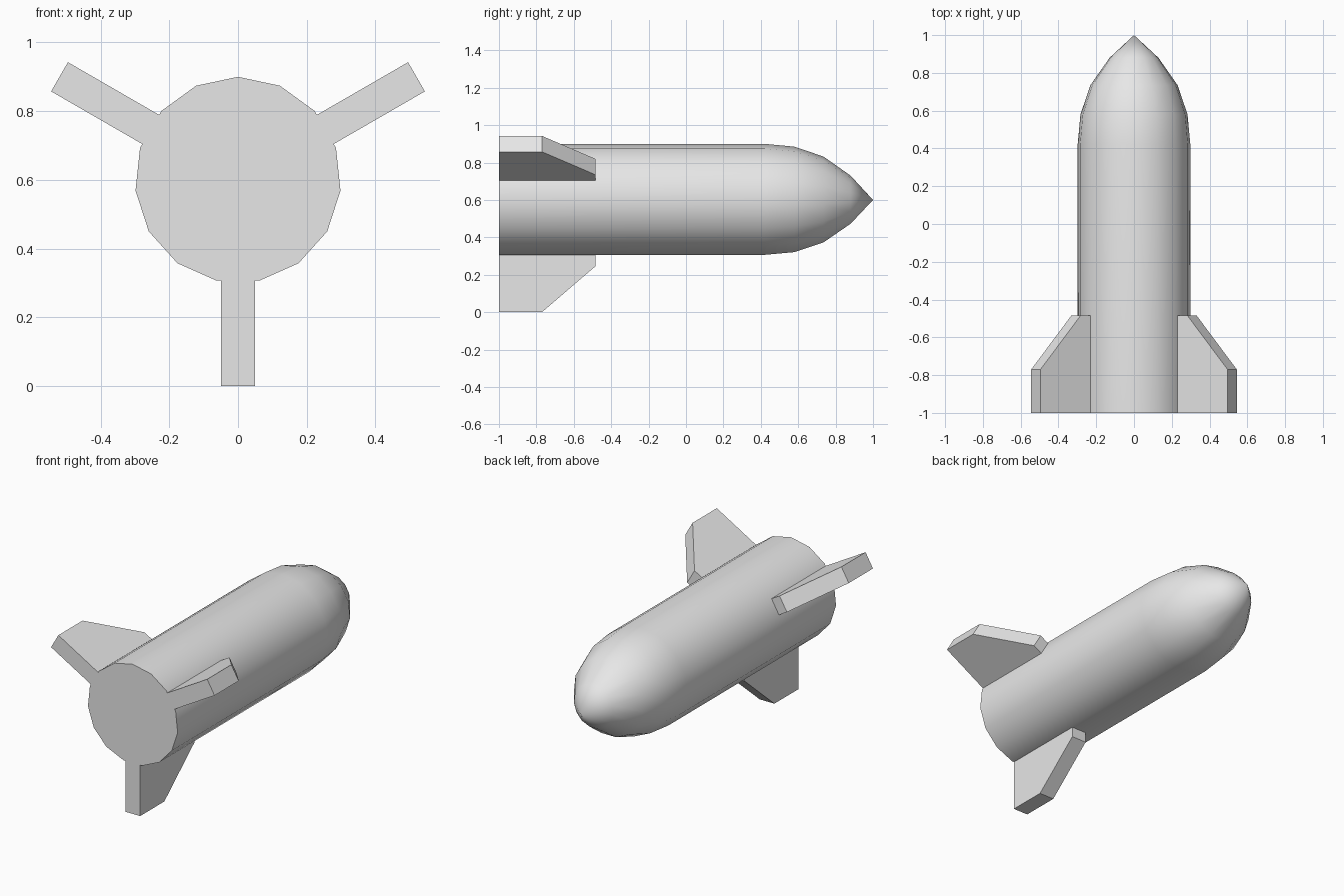
import bpy
import bmesh
from math import sin, cos, tau
from mathutils import Matrix, Vector

cube = bpy.data.objects.get("Cube")
if cube:
    bpy.data.objects.remove(cube, do_unlink=True)

SIDES = 15
AXIS_Z = 0.6

grey = bpy.data.materials.new("light_grey")
grey.use_nodes = True
grey.diffuse_color = (0.8, 0.8, 0.8, 1)
grey.node_tree.nodes["Principled BSDF"].inputs["Base Color"].default_value = (0.8, 0.8, 0.8, 1)


def finish(name, bm):
    bmesh.ops.recalc_face_normals(bm, faces=bm.faces)
    mesh = bpy.data.meshes.new(name)
    bm.to_mesh(mesh)
    bm.free()
    mesh.materials.append(grey)
    obj = bpy.data.objects.new(name, mesh)
    bpy.context.collection.objects.link(obj)
    return obj


# Body and pointed nose: rings of (y, radius) along the axis
profile = [(-1, 0.3), (0.42, 0.3), (0.58, 0.285), (0.735, 0.232), (0.88, 0.13)]
bm = bmesh.new()
rings = []
for y, r in profile:
    angles = [tau * i / SIDES for i in range(SIDES)]
    rings.append([bm.verts.new((r * sin(a), y, AXIS_Z + r * cos(a))) for a in angles])
for low, high in zip(rings, rings[1:]):
    for i in range(SIDES):
        j = (i + 1) % SIDES
        bm.faces.new((low[i], low[j], high[j], high[i]))
tip = bm.verts.new((0, 1, AXIS_Z))
for i in range(SIDES):
    bm.faces.new((rings[-1][i], rings[-1][(i + 1) % SIDES], tip))
bm.faces.new(rings[0])
for face in bm.faces:
    face.smooth = len(face.verts) < SIDES
body = finish("body", bm)
bpy.ops.object.select_all(action="DESELECT")
body.select_set(True)
bpy.context.view_layer.objects.active = body
bpy.ops.object.shade_smooth_by_angle(angle=0.7)

# Three tail fins: outline of (y, distance from axis), spun around the axis
outline = [(-1, 0.25), (-1, 0.6), (-0.77, 0.6), (-0.485, 0.355), (-0.485, 0.25)]
for k, name in enumerate(("bottom_fin", "upper_left_fin", "upper_right_fin")):
    bm = bmesh.new()
    face = bm.faces.new([bm.verts.new((-0.049, y, -d)) for y, d in outline])
    extruded = bmesh.ops.extrude_face_region(bm, geom=[face])["geom"]
    moved = [v for v in extruded if isinstance(v, bmesh.types.BMVert)]
    bmesh.ops.translate(bm, vec=Vector((0.098, 0, 0)), verts=moved)
    spin = Matrix.Rotation(-tau * k / 3, 4, "Y")
    bm.transform(Matrix.Translation((0, 0, AXIS_Z)) @ spin)
    finish(name, bm)
